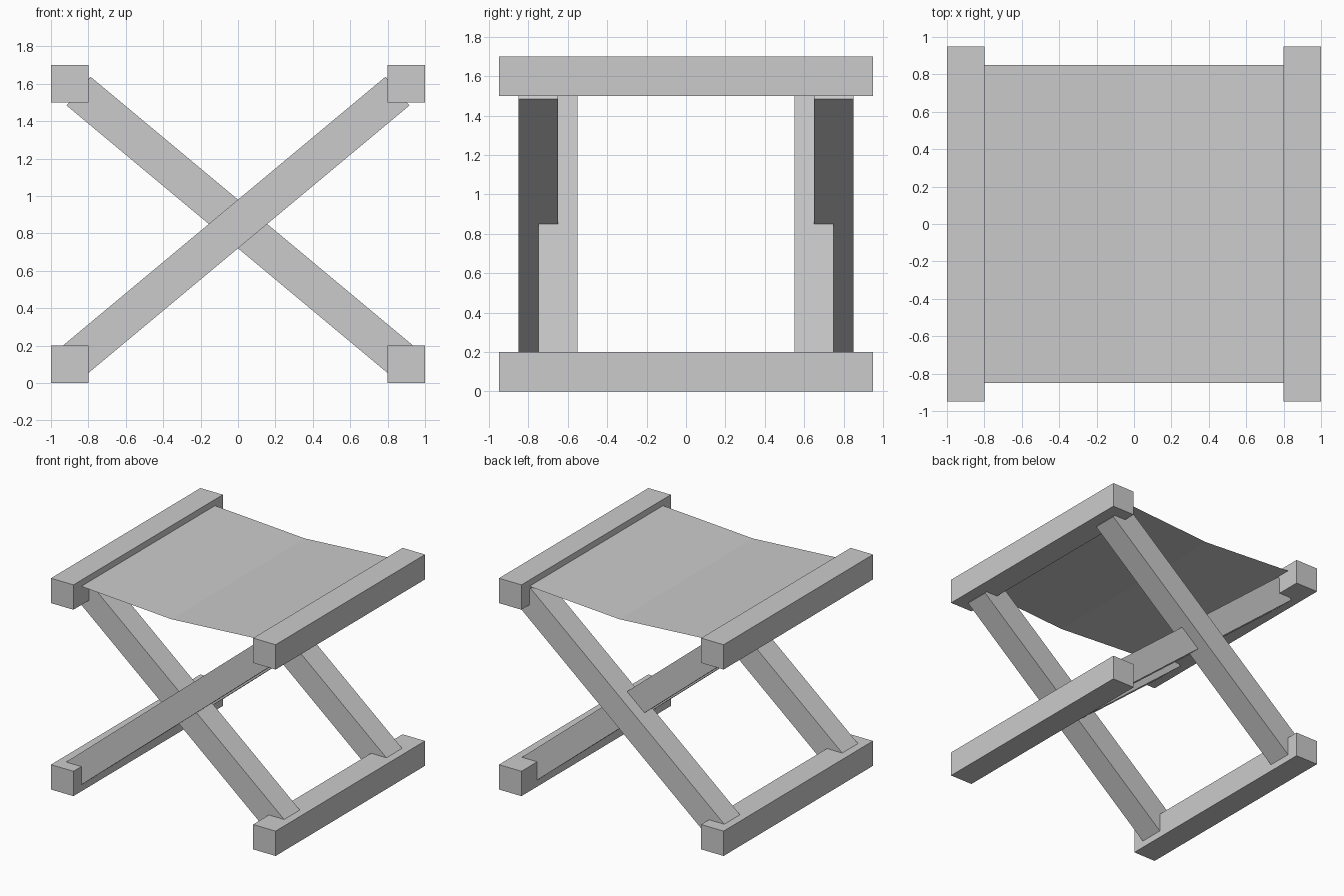
import bpy, bmesh, math
from mathutils import Matrix, Vector

if "Cube" in bpy.data.objects:
    bpy.data.objects.remove(bpy.data.objects["Cube"])


def box(name, size, center, tilt=0.0):
    bm = bmesh.new()
    bmesh.ops.create_cube(bm, size=1.0, matrix=Matrix.Diagonal((*size, 1.0)))
    me = bpy.data.meshes.new(name)
    bm.to_mesh(me)
    bm.free()
    ob = bpy.data.objects.new(name, me)
    ob.location = center
    ob.rotation_euler.y = tilt
    bpy.context.collection.objects.link(ob)
    return ob


# Four square rails: two on the floor, two holding the seat
for level, z in (("floor", 0.1), ("seat", 1.6)):
    for side, x in (("left", -0.9), ("right", 0.9)):
        box(f"{side}_{level}_rail", (0.2, 1.9, 0.2), (x, 0, z))

# Crossed legs: a pair at the front and a mirrored pair at the back
LEG = 0.2
angle = math.atan2(1.5, 1.8)
bottom, top = -1.17, 1.11          # leg ends measured from the crossing point
mid = (bottom + top) / 2
for end, s in (("front", -1), ("back", 1)):
    for layer, lean, y in (("outer", 1, 0.75), ("inner", -1, 0.65)):
        center = Vector((lean * mid * math.cos(angle), s * y,
                         0.85 + mid * math.sin(angle)))
        box(f"{end}_{layer}_leg", (top - bottom, LEG, LEG), center, -lean * angle)

# Cloth seat: thin sheet sagging to a fold along the middle
bm = bmesh.new()
rows = [[bm.verts.new((x, y, z)) for y in (-0.85, 0.85)]
        for x, z in ((-0.8, 1.65), (0, 1.6), (0.8, 1.65))]
for a, b in zip(rows, rows[1:]):
    bm.faces.new((a[0], b[0], b[1], a[1]))
me = bpy.data.meshes.new("cloth_seat")
bm.to_mesh(me)
bm.free()
bpy.context.collection.objects.link(bpy.data.objects.new("cloth_seat", me))
